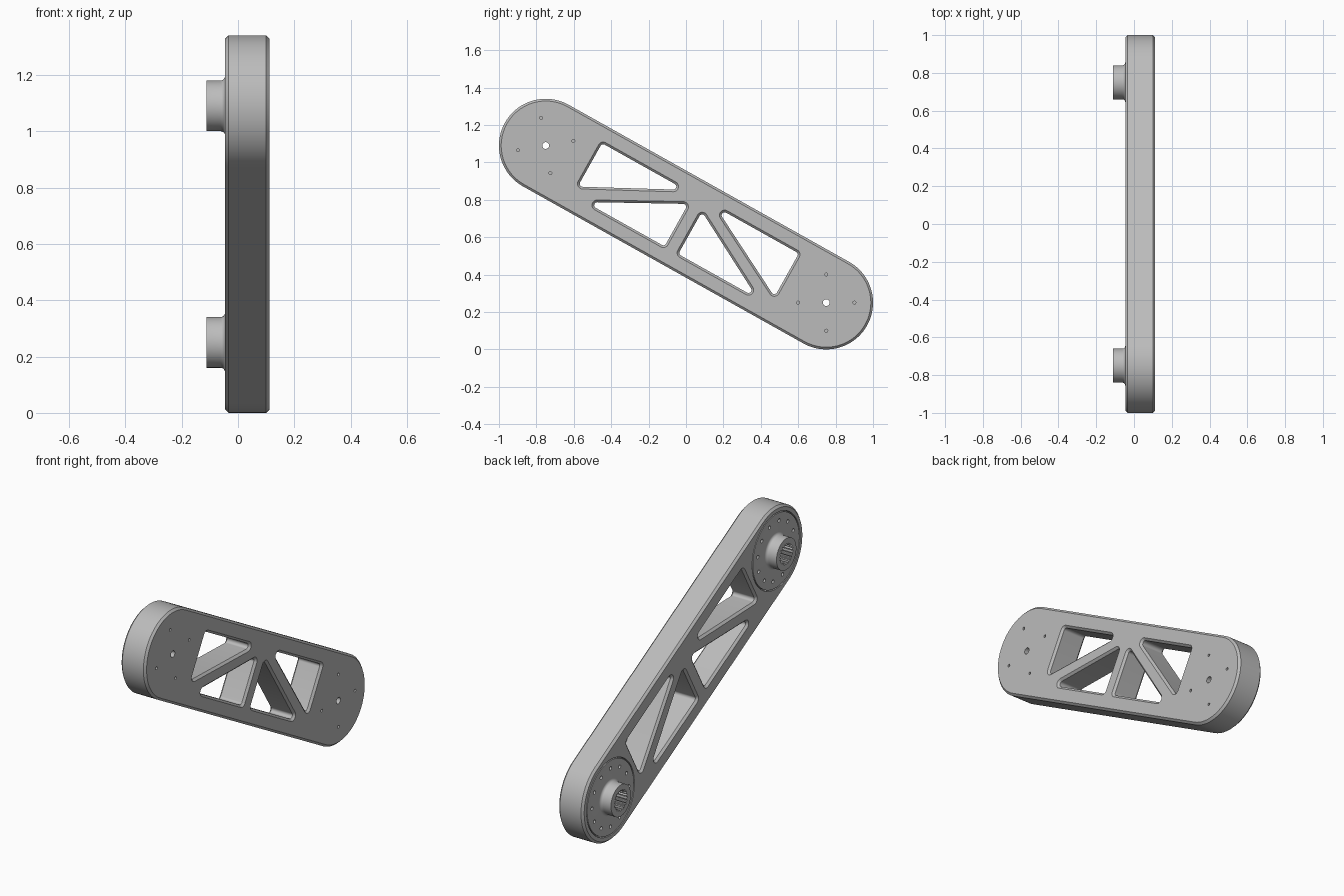
import bpy, bmesh, math
from math import pi, sin, cos, radians
from mathutils import Vector, Matrix

if "Cube" in bpy.data.objects:
    bpy.data.objects.remove(bpy.data.objects["Cube"], do_unlink=True)

grey = bpy.data.materials.new("light_grey_metal")
grey.use_nodes = True
grey.diffuse_color = (0.5, 0.5, 0.5, 1)
grey.node_tree.nodes["Principled BSDF"].inputs["Base Color"].default_value = (0.5, 0.5, 0.5, 1)

# Main dimensions: arm lies in the y-z plane, thickness along x
OUT, IN, TIP, CH = 0.112, -0.046, -0.112, 0.012
END_R, MID_Z = 0.25, 0.67
LOWER, UPPER = Vector((0.75, 0.25)), Vector((-0.75, 1.09))
TILT = Matrix.Rotation(math.atan2(LOWER.y - UPPER.y, LOWER.x - UPPER.x), 2)


def outline(centres, r, steps=10):
    """Outline around equal circles at counter-clockwise centres."""
    if len(centres) == 1:
        return [centres[0] + r * Vector((cos(2 * pi * i / steps), sin(2 * pi * i / steps)))
                for i in range(steps)]
    pts = []
    for i, c in enumerate(centres):
        a, b = c - centres[i - 1], centres[(i + 1) % len(centres)] - c
        start = math.atan2(a.y, a.x) - pi / 2
        turn = (math.atan2(b.y, b.x) - pi / 2 - start) % (2 * pi)
        for k in range(steps + 1):
            t = start + turn * k / steps
            pts.append(c + r * Vector((cos(t), sin(t))))
    return pts


def loft(bm, rings):
    """Closed solid through outlines given as (x, points)."""
    loops = [[bm.verts.new((x, p.x, p.y)) for p in pts] for x, pts in rings]
    n = len(loops[0])
    for a, b in zip(loops, loops[1:]):
        for i in range(n):
            j = (i + 1) % n
            bm.faces.new((a[i], a[j], b[j], b[i]))
    bm.faces.new(loops[0][::-1])
    bm.faces.new(loops[-1])


def turned(bm, c, profile, steps=64):
    loft(bm, [(x, outline([c], r, steps)) for x, r in profile])


def ring_of_holes(bm, c, radius, hole_r, count, start, x0, x1):
    for i in range(count):
        a = start + 2 * pi * i / count
        turned(bm, c + radius * Vector((cos(a), sin(a))), [(x0, hole_r), (x1, hole_r)], 16)


def make(name, bm):
    bmesh.ops.recalc_face_normals(bm, faces=bm.faces[:])
    me = bpy.data.meshes.new(name)
    bm.to_mesh(me)
    bm.free()
    me.materials.append(grey)
    ob = bpy.data.objects.new(name, me)
    bpy.context.collection.objects.link(ob)
    return ob


def cut(ob, bm):
    """Subtract the cutter, then smooth the rounded faces."""
    cutter = make("cutter", bm)
    cutter.hide_render = True
    bpy.ops.object.select_all(action='DESELECT')
    bpy.context.view_layer.objects.active = ob
    ob.select_set(True)
    mod = ob.modifiers.new("cut", 'BOOLEAN')
    mod.operation, mod.solver, mod.object = 'DIFFERENCE', 'EXACT', cutter
    bpy.ops.object.modifier_apply(modifier=mod.name)
    bpy.data.objects.remove(cutter, do_unlink=True)
    bpy.ops.object.shade_smooth_by_angle(angle=radians(30))


def window(bm, corners, rim=0.028):
    """Rounded triangular opening with a chamfered rim on both sides."""
    a, b, c = [TILT @ Vector(p) + Vector((0, MID_Z)) for p in corners]
    if (b - a).cross(c - a) < 0:
        b, c = c, b
    la, lb, lc = (b - c).length, (c - a).length, (a - b).length
    mid = (a * la + b * lb + c * lc) / (la + lb + lc)
    inradius = (b - a).cross(c - a) / (la + lb + lc)
    centres = [mid + (p - mid) * (1 - rim / inradius) for p in (a, b, c)]
    e = 0.004
    loft(bm, [(x, outline(centres, r)) for x, r in (
        (IN - e, rim + e), (IN + CH, rim - CH), (OUT - CH, rim - CH), (OUT + e, rim + e))])


# Arm: chamfered capsule
bm = bmesh.new()
loft(bm, [(x, outline([UPPER, LOWER], r, 40)) for x, r in (
    (IN, END_R - CH), (IN + CH, END_R), (OUT - CH, END_R), (OUT, END_R - CH))])
arm = make("arm", bm)

# Arm openings: truss windows, hub pockets, axle holes and outer screw holes
bm = bmesh.new()
for s in (-1, 1):
    window(bm, [(s * 0.615, 0.17), (s * 0.615, -0.128), (s * 0.043, 0.17)])
    window(bm, [(s * 0.575, -0.172), (s * 0.03, -0.172), (s * 0.03, 0.12)])
for c, start in ((LOWER, 0), (UPPER, radians(9.5))):
    turned(bm, c, [(IN - 0.01, 0.217), (-0.02, 0.217), (-0.02, 0.062),
                   (0.03, 0.062), (0.03, 0.018), (OUT + 0.01, 0.018)])
    ring_of_holes(bm, c, 0.15, 0.008, 4, start, 0.08, OUT + 0.01)
cut(arm, bm)

# Hubs: flange disc with a filleted, splined boss
FILLET = 0.016
for name, c, start in (("lower_hub", LOWER, 0), ("upper_hub", UPPER, radians(9.5))):
    profile = [(-0.018, 0.211), (IN, 0.211)]
    for i in range(6):
        a = pi / 2 * i / 5
        profile.append((IN - FILLET * (1 - cos(a)), 0.09 + FILLET * (1 - sin(a))))
    profile.append((TIP, 0.09))
    bm = bmesh.new()
    turned(bm, c, profile)
    hub = make(name, bm)

    bm = bmesh.new()
    teeth = 20
    spline = []
    for i in range(teeth * 4):
        r = 0.06 if i % 4 < 2 else 0.051
        a = 2 * pi * i / (teeth * 4)
        spline.append(c + r * Vector((cos(a), sin(a))))
    loft(bm, [(TIP - 0.01, spline), (0, spline)])
    ring_of_holes(bm, c, 0.167, 0.01, 12, start, IN - 0.01, IN + 0.02)
    cut(hub, bm)
